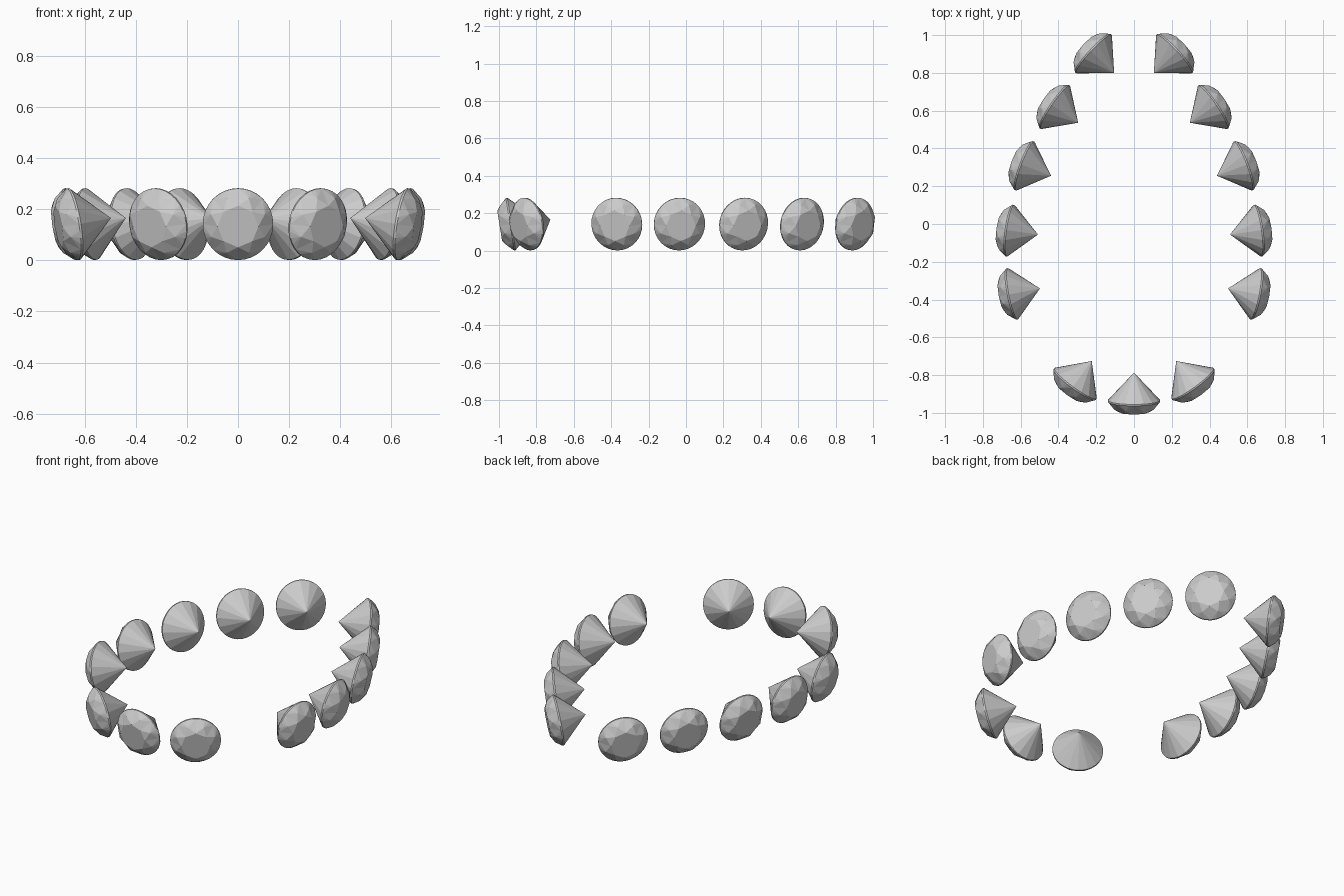
import bpy, bmesh
from math import sin, cos, pi, radians
from mathutils import Matrix, Vector

if "Cube" in bpy.data.objects:
    bpy.data.objects.remove(bpy.data.objects["Cube"])

RX, RZ = 0.138, 0.142        # girdle radii (across, upright)
PAVILION, CROWN, BAND = 0.152, 0.060, 0.004
TILT = radians(9)            # tables lean slightly downwards
N = 32                       # girdle segments


def gem_mesh():
    """Round brilliant: crown along +Z, girdle at z = 0, point along -Z."""
    bm = bmesh.new()

    def ring(n, scale, z, offset=0.0):
        return [bm.verts.new((RX * scale * cos(2 * pi * (i + offset) / n),
                              RZ * scale * sin(2 * pi * (i + offset) / n), z))
                for i in range(n)]

    table = ring(8, 0.58, CROWN)
    mid = ring(8, 0.82, CROWN * 0.66, 0.5)
    top = ring(N, 1.0, BAND)
    low = ring(N, 1.0, -BAND)
    tip = bm.verts.new((0, 0, -PAVILION))
    bm.faces.new(table)
    for k in range(8):
        j, g = (k + 1) % 8, 4 * k
        # star facet, then kite facet
        bm.faces.new((table[k], mid[k], table[j]))
        bm.faces.new((table[k], mid[k - 1], top[g]))
        bm.faces.new((table[k], top[g], mid[k]))
        # upper girdle facets
        for i in range(4):
            bm.faces.new((mid[k], top[g + i], top[(g + i + 1) % N]))
    # girdle band and sixteen pavilion facets
    for i in range(N):
        j = (i + 1) % N
        bm.faces.new((top[i], low[i], low[j], top[j]))
    for i in range(0, N, 2):
        bm.faces.new((tip, low[(i + 2) % N], low[i + 1], low[i]))
    bmesh.ops.recalc_face_normals(bm, faces=bm.faces)
    me = bpy.data.meshes.new("gem")
    bm.to_mesh(me)
    bm.free()
    return me


def place(name, me, x, y, deg):
    a = radians(deg)
    n = Vector((cos(a) * cos(TILT), sin(a) * cos(TILT), -sin(TILT)))
    up = Vector((cos(a) * sin(TILT), sin(a) * sin(TILT), cos(TILT)))
    t = up.cross(n)
    ob = bpy.data.objects.new(name, me)
    ob.matrix_world = Matrix.Translation((x, y, 0.142)) @ Matrix((t, up, n)).transposed().to_4x4()
    bpy.context.collection.objects.link(ob)


# girdle centre and outward angle of each gem on the right half of the pear-shaped ring
gems = [(0.215, 0.902, 43), (0.42, 0.62, 34), (0.58, 0.308, 20.5),
        (0.657, -0.035, 8), (0.645, -0.37, -11), (0.312, -0.847, -54)]
me = gem_mesh()
for i, (x, y, deg) in enumerate(gems, 1):
    place(f"gem_right_{i}", me, x, y, deg)
    place(f"gem_left_{i}", me, -x, y, 180 - deg)
place("gem_front", me, 0, -0.937, -90)
